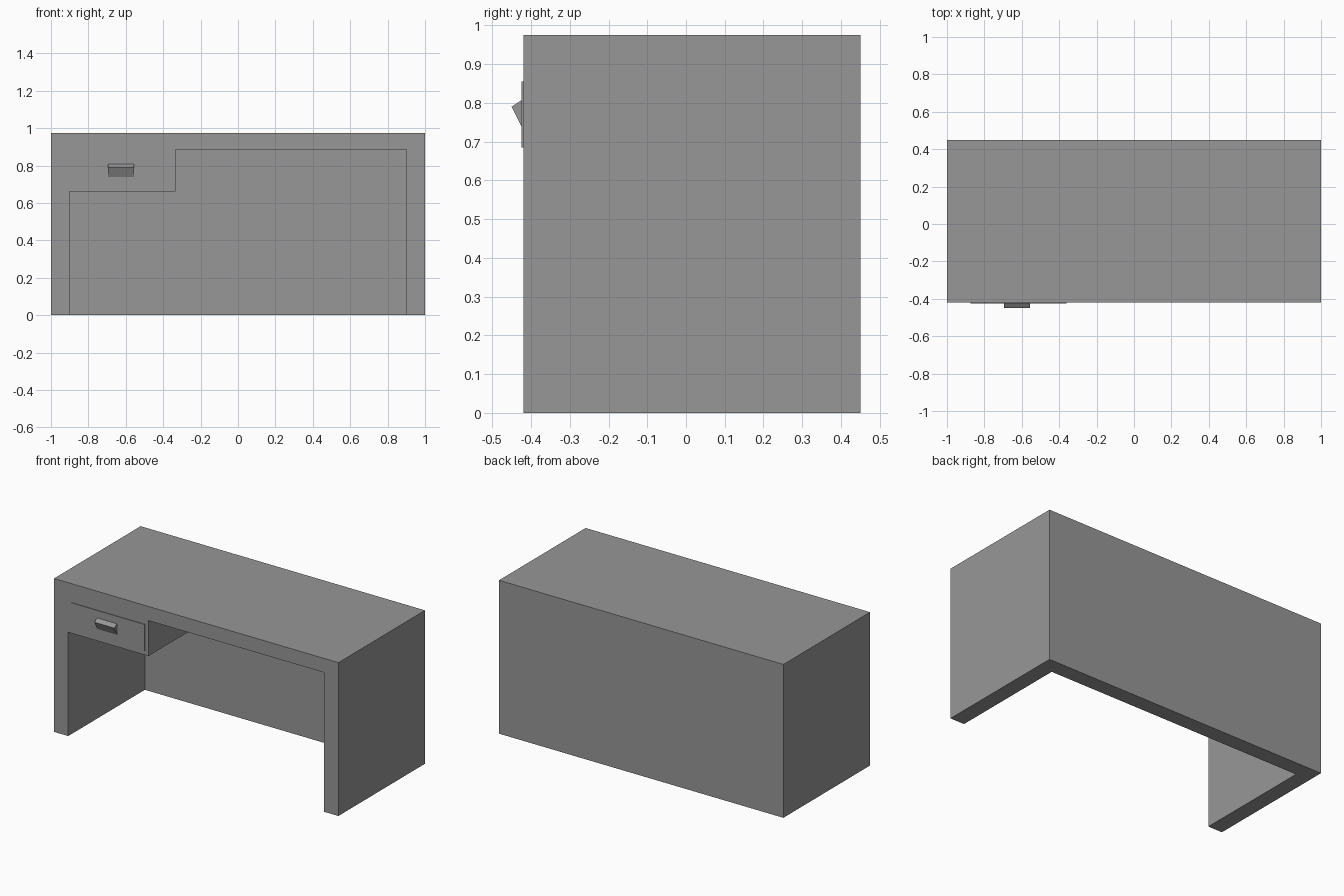
import bpy, bmesh

cube = bpy.data.objects.get("Cube")
if cube:
    bpy.data.objects.remove(cube, do_unlink=True)

# One flat grey for the whole desk
grey = bpy.data.materials.new("plain grey")
grey.use_nodes = True
colour = (0.31, 0.31, 0.31, 1)
grey.diffuse_color = colour
grey.node_tree.nodes["Principled BSDF"].inputs["Base Color"].default_value = colour


def prism(name, points, offset):
    """Closed solid made by sweeping a flat outline along an offset."""
    bm = bmesh.new()
    face = bm.faces.new([bm.verts.new(p) for p in points])
    swept = bmesh.ops.extrude_face_region(bm, geom=[face])["geom"]
    bmesh.ops.translate(bm, vec=offset,
                        verts=[v for v in swept if isinstance(v, bmesh.types.BMVert)])
    bmesh.ops.recalc_face_normals(bm, faces=bm.faces)
    mesh = bpy.data.meshes.new(name)
    bm.to_mesh(mesh)
    bm.free()
    mesh.materials.append(grey)
    obj = bpy.data.objects.new(name, mesh)
    bpy.context.collection.objects.link(obj)
    return obj


def block(name, x0, x1, y0, y1, z0, z1):
    outline = [(x0, y0, z0), (x1, y0, z0), (x1, y0, z1), (x0, y0, z1)]
    return prism(name, outline, (0, y1 - y0, 0))


FRONT, BACK, HEIGHT = -0.42, 0.45, 0.975
WALL = 0.1

# Desk body: sides, top, back panel and drawer housing in one shell
body = block("desk_body", -1, 1, FRONT, BACK, 0, HEIGHT)

# Knee space, stepped under the drawer housing, closed at the back
opening = [(-0.9, -0.1), (0.9, -0.1), (0.9, 0.885),
           (-0.335, 0.885), (-0.335, 0.66), (-0.9, 0.66)]
knee_space = prism("knee_space_cutter", [(x, FRONT - 0.1, z) for x, z in opening],
                   (0, BACK - WALL - FRONT + 0.1, 0))
knee_space.hide_render = True
knee_space.hide_viewport = True
cut = body.modifiers.new("knee space", "BOOLEAN")
cut.operation = "DIFFERENCE"
cut.solver = "EXACT"
cut.object = knee_space

# Drawer front, standing slightly proud of the body
block("drawer_front", -0.875, -0.36, FRONT - 0.004, FRONT + 0.004, 0.685, 0.855)

# Wedge-shaped drawer pull
pull = [(FRONT, 0.81), (-0.45, 0.79), (FRONT, 0.73)]
prism("drawer_handle", [(-0.695, y, z) for y, z in pull], (0.14, 0, 0))
